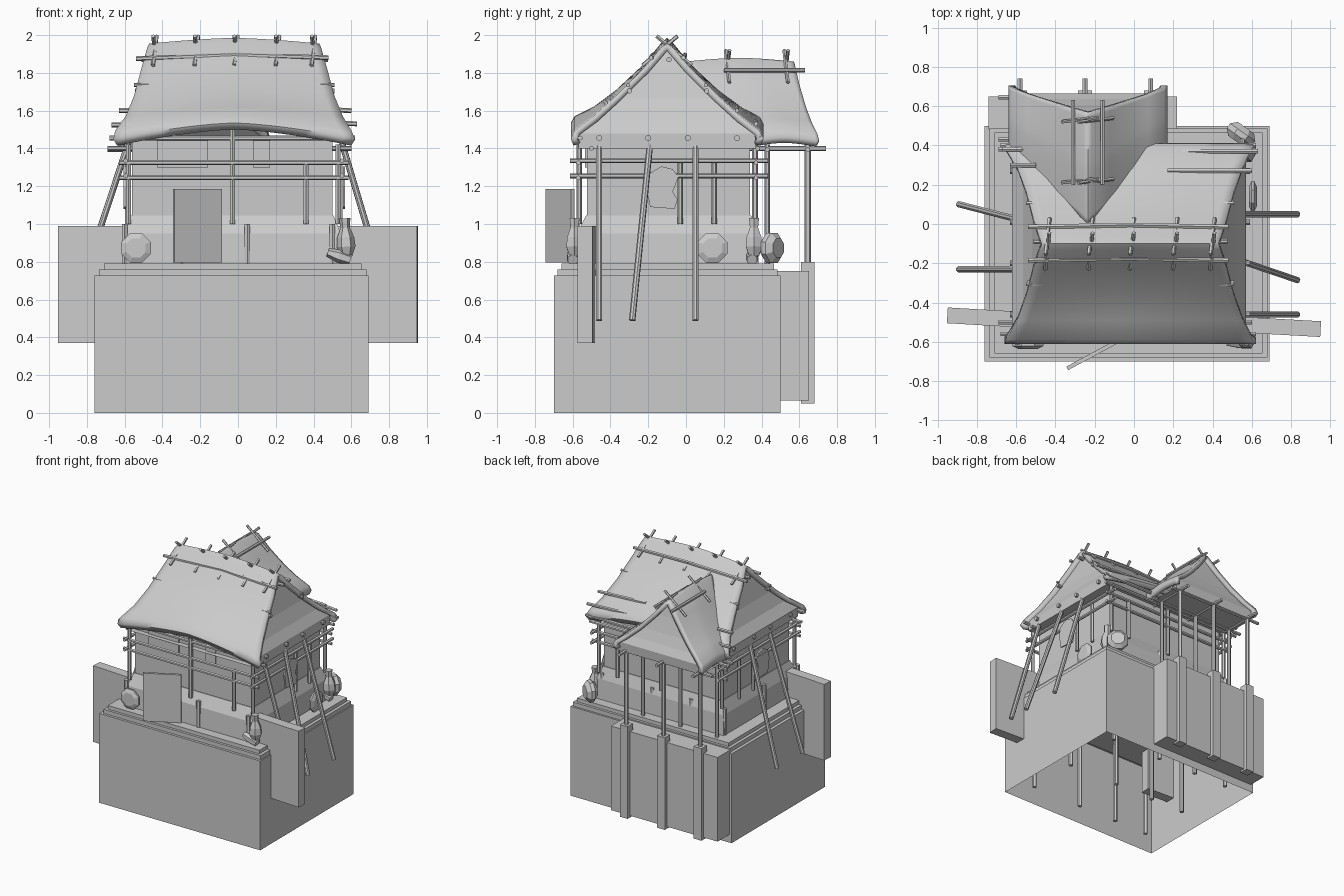
import bpy, bmesh, math
from mathutils import Vector

if "Cube" in bpy.data.objects:
    bpy.data.objects.remove(bpy.data.objects["Cube"])

def make(name, verts, faces, smooth=False):
    me = bpy.data.meshes.new(name)
    me.from_pydata(verts, [], faces)
    bm = bmesh.new(); bm.from_mesh(me)
    bmesh.ops.recalc_face_normals(bm, faces=bm.faces)
    bm.to_mesh(me); bm.free()
    ob = bpy.data.objects.new(name, me)
    bpy.context.collection.objects.link(ob)
    if smooth:
        for p in me.polygons: p.use_smooth = True
    return ob

def loft(name, rings, bottom=True):
    """Stack of rectangles (x0, x1, y0, y1, z)."""
    v, f = [], []
    for x0, x1, y0, y1, z in rings:
        v += [(x0, y0, z), (x1, y0, z), (x1, y1, z), (x0, y1, z)]
    for r in range(len(rings) - 1):
        for i in range(4):
            a, b = r * 4 + i, r * 4 + (i + 1) % 4
            f.append((a, b, b + 4, a + 4))
    n = len(v)
    f.append((n - 4, n - 3, n - 2, n - 1))
    if bottom: f.append((3, 2, 1, 0))
    return make(name, v, f)

def box(name, x0, x1, y0, y1, z0, z1, bottom=True):
    return loft(name, [(x0, x1, y0, y1, z0), (x0, x1, y0, y1, z1)], bottom)

def lathe(name, a, b, radii, n=6):
    """Rings of given radii spread between points a and b."""
    a, b = Vector(a), Vector(b)
    q = (b - a).to_track_quat('Z', 'Y')
    v, f = [], []
    for k, r in enumerate(radii):
        c = a.lerp(b, k / (len(radii) - 1))
        for i in range(n):
            t = 2 * math.pi * (i + .5) / n
            v.append(c + q @ Vector((r * math.cos(t), r * math.sin(t), 0)))
    for k in range(len(radii) - 1):
        for i in range(n):
            p, s = k * n + i, k * n + (i + 1) % n
            f.append((p, s, s + n, p + n))
    f += [tuple(range(n))[::-1], tuple(range(len(v) - n, len(v)))]
    return make(name, v, f)

def rod(name, a, b, r=.012, n=6):
    return lathe(name, a, b, [r, r], n)

def slab(name, p, q, t, z0, z1):
    """Upright board whose plan runs from p to q."""
    p, q = Vector(p), Vector(q)
    d = (q - p).normalized() * t / 2
    o = Vector((-d.y, d.x))
    c = [p + o, p - o, q - o, q + o]
    v = [(k.x, k.y, z) for z in (z0, z1) for k in c]
    return make(name, v, [(0, 1, 2, 3), (4, 5, 6, 7)] + [(i, (i + 1) % 4, (i + 1) % 4 + 4, i + 4) for i in range(4)])

def roof(name, half, mid, swap, n=20):
    """Curved thatch from half profile (offset, z, ridge-axis min, max, arch) plus gable infill."""
    prof = [(mid - s, *r) for s, *r in half] + [(mid + s, *r) for s, *r in half[-2::-1]]
    put = (lambda l, s, z: (s, l, z)) if swap else (lambda l, s, z: (l, s, z))
    v, f = [], []
    for s, z, l0, l1, arch in prof:
        for i in range(n + 1):
            u = 2 * i / n - 1
            v.append(put(l0 + (l1 - l0) * i / n, s, z + arch * (1 - abs(u) ** 1.5)))
    for j in range(len(prof) - 1):
        for i in range(n):
            a = j * (n + 1) + i
            f.append((a, a + 1, a + n + 2, a + n + 1))
    ob = make(name, v, f, True)
    if sum(p.normal.z for p in ob.data.polygons) < 0:
        ob.data.flip_normals()
    m = ob.modifiers.new("thickness", 'SOLIDIFY')
    m.thickness, m.offset = .035, -1
    bpy.context.view_layer.objects.active = ob
    ob.select_set(True)
    bpy.ops.object.shade_smooth_by_angle(angle=math.radians(50))
    ob.select_set(False)
    # gable ends and ceiling, set slightly inside the thatch
    inner = [q for k, q in enumerate(prof) if k not in (1, len(prof) - 2)]
    k = len(inner)
    gv = [put(q[2 + e] + (.03 if e == 0 else -.03), mid + (q[0] - mid) * .95, q[1] - .015)
          for e in (0, 1) for q in inner]
    gf = [(i, i + 1, k - 2 - i, k - 1 - i) for i in range(k // 2 - 1)]
    gf.append((k // 2 - 1, k // 2, k // 2 + 1))
    gf += [tuple(i + k for i in g) for g in gf]
    make(name + "_gables", gv, gf + [(0, k - 1, 2 * k - 1, k)])

# ground block (open underneath), steps, porch base
box("base_block", -.76, .69, -.70, .50, 0, .727, False)
box("lower_step", -.735, .68, -.68, .485, .72, .76)
box("upper_step", -.71, .655, -.66, .465, .75, .79)
box("porch_base", -.74, .22, .48, .65, .065, .75)
slab("right_side_slab", (.50, -.51), (.95, -.535), .08, .37, .99)
slab("left_side_slab", (-.95, -.465), (-.52, -.49), .08, .37, .99)

# walls: thick plinth with sloped top, thinner wall above
loft("plinth", [(-.61, .555, -.585, .385, .78), (-.60, .545, -.575, .375, .95), (-.565, .505, -.53, .345, 1.045)])
box("upper_wall", -.56, .50, -.525, .34, 1.0, 1.45)
box("shutter_left", -.43, -.16, -.535, -.52, 1.3, 1.46)
box("shutter_right", .08, .17, -.535, -.52, 1.3, 1.46)
slab("open_door", (-.09, -.60), (-.34, -.735), .02, .795, 1.185)

# thatched roofs
roof("main_roof", [(.495, 1.415, -.64, .60, .085), (.51, 1.45, -.66, .62, .085), (.49, 1.495, -.65, .60, .075),
                   (.39, 1.57, -.595, .555, .05), (.27, 1.68, -.55, .51, .03), (.12, 1.83, -.51, .47, .02),
                   (.03, 1.935, -.48, .44, .025), (0, 1.955, -.47, .43, .03)], -.10, False)
roof("porch_roof", [(.395, 1.41, .35, .69, .02), (.405, 1.44, .35, .705, .02), (.39, 1.48, .33, .695, .02),
                    (.31, 1.54, .27, .665, .02), (.22, 1.62, .2, .635, .02), (.11, 1.74, .1, .60, .02),
                    (.02, 1.85, .02, .575, .02), (0, 1.86, 0, .57, .02)], -.235, True)

# ridge sticks and poles lying on the thatch
for x in (-.44, -.22, -.01, .21, .40):
    for s in (-1, 1):
        rod("ridge_stick", (x + .01 * s, -.10 + .055 * s, 1.995), (x - .01 * s, -.10 - .13 * s, 1.84), .011, 5)
for y in (.22, .53):
    for s in (-1, 1):
        rod("porch_ridge_stick", (-.235 + .05 * s, y + .01 * s, 1.92), (-.235 - .13 * s, y - .01 * s, 1.75), .010, 5)
for s in (-1, 1):
    rod("porch_ridge_pole", (-.235 + .075 * s, .2, 1.815), (-.235 + .075 * s, .63, 1.815))
    y = -.10 + .085 * s
    rod("ridge_pole_left", (-.54, y, 1.875), (-.02, y + .01, 1.895), .013)
    rod("ridge_pole_right", (-.02, y + .01, 1.895), (.48, y, 1.88), .013)
    rod("thatch_pole", (-.55, -.10 + .205 * s, 1.735), (.51, -.10 + .205 * s, 1.735), .011)
for y, z, e in ((.27, 1.60, .60), (.37, 1.53, .63)):
    rod("back_thatch_pole", (.17, y, z + .02), (e, y, z), .013)
for y in (-.56, .40):
    rod("eave_pole", (-.68, y, 1.455), (.62, y, 1.455), .013)
for z, x, y in ((1.60, .63, .30), (1.525, .67, .38)):
    rod("left_pole_end", (-x, y, z), (-.5, y, z), .013)

# purlin ends poking through the gables, eave beams
for y in (-.46, -.20, .01, .27):
    rod("purlin", (-.63, y, 1.455), (.59, y, 1.455), .016, 8)
for y, z in ((-.30, 1.735), (.11, 1.735), (-.09, 1.90)):
    rod("upper_purlin", (-.545 + (z - 1.735) * .2, y, z - .03), (.51 - (z - 1.735) * .2, y, z - .03), .014, 8)
for y in (-.50, .38):
    rod("wall_plate", (-.69, y, 1.40), (.60, y, 1.40), .013)

# railings around the wall
for z in (1.325, 1.245):
    for y in (-.57, .37):
        rod("long_rail", (-.63, y, z), (.585, y, z), .013)
    for x in (-.595, .55):
        rod("side_rail", (x, -.615, z + .01), (x, .435, z + .01), .013)
for x in (-.58, -.03, .36, .53):
    for y in (-.565, .365):
        rod("rail_post", (x, y, 1.0), (x, y, 1.50 if x == -.03 else 1.42 if x in (-.58, .53) else 1.33), .015)
for y in (-.03, .15):
    for x in (-.585, .54):
        rod("side_rail_post", (x, y, 1.0), (x, y, 1.34), .014)
# deep foundation posts inside the block
for x in (-.6, -.3, .05, .5):
    for y in (-.58, -.15, .36):
        rod("foundation_post", (x, y, .06), (x, y, 1.0), .017)

# leaning props on both sides
for y0, y1 in ((-.46, -.46), (-.19, -.285), (.05, .05)):
    rod("right_prop", (.55, y0, 1.43), (.83, y1, .49), .017, 8)
for y0, y1 in ((-.23, -.23), (.02, .10)):
    rod("left_prop", (-.58, y0, 1.43), (-.89, y1, .49), .017, 8)

# porch pillars, posts and beams
for x in (-.58, -.25, .085):
    box("porch_pillar", x - .035, x + .035, .61, .68, .05, .80)
    rod("porch_post", (x, .645, .78), (x, .645, 1.42), .017)
    rod("porch_inner_post", (x, .43, .70), (x, .43, 1.42), .015)
    rod("porch_beam", (x, .34, 1.40), (x, .74, 1.40), .014)
for y in (.43, .645):
    rod("porch_cross_beam", (-.69, y, 1.395), (.17, y, 1.395), .013)

# round shields, hanging hides and jars
D = [.055, .085, .085, .055]
lathe("front_shield", (-.54, -.595, .873), (-.54, -.635, .873), D, 8)
lathe("right_shield", (.585, .14, .873), (.625, .14, .873), D, 8)
lathe("corner_shield", (.52, .42, .873), (.57, .49, .873), D, 8)
hide = [(-.19, 1.09), (-.06, 1.08), (-.045, 1.13), (-.07, 1.17), (-.04, 1.25), (-.07, 1.29), (-.13, 1.305), (-.19, 1.27), (-.21, 1.2)]
for x in (-.605, .555):
    k = len(hide)
    v = [(x + e, y, z) for e in (0, .012) for y, z in hide]
    make("hanging_hide", v, [tuple(range(k)), tuple(range(k, 2 * k))] + [(i, (i + 1) % k, (i + 1) % k + k, i + k) for i in range(k)])
for x, y in ((.575, -.59), (.575, .36)):
    lathe("jar", (x, y, .83), (x - .01, y, 1.03), [.03, .05, .045, .025, .03], 6)
    lathe("jar_stone", (x - .10, y - .01, .85), (x + .02, y - .01, .81), [.022, .035, .03], 6)
